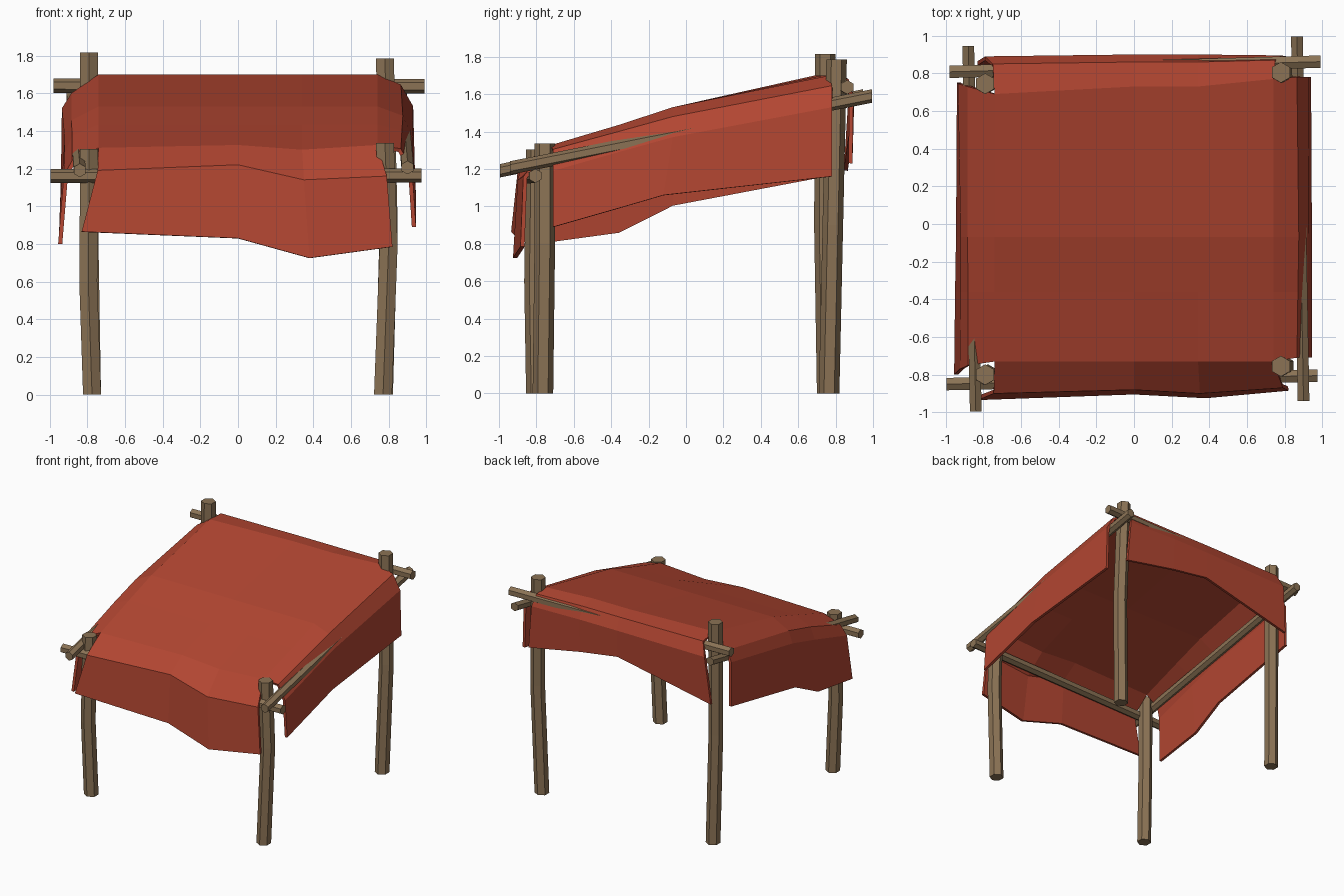
import bpy, bmesh, math
from mathutils import Vector

if "Cube" in bpy.data.objects:
    bpy.data.objects.remove(bpy.data.objects["Cube"])

def material(name, rgb):
    m = bpy.data.materials.new(name)
    m.diffuse_color = (*rgb, 1)
    m.use_nodes = True
    m.node_tree.nodes["Principled BSDF"].inputs["Base Color"].default_value = m.diffuse_color
    return m

WOOD = material("weathered_wood", (0.258, 0.171, 0.091))
CLOTH = material("red_cloth", (0.445, 0.061, 0.031))

def finish(bm, name, mat):
    me = bpy.data.meshes.new(name)
    bm.to_mesh(me)
    bm.free()
    ob = bpy.data.objects.new(name, me)
    me.materials.append(mat)
    bpy.context.collection.objects.link(ob)
    return ob

def pole(name, path, r, side, up):
    """Six-sided log swept along a path; side/up span its cross-section."""
    bm = bmesh.new()
    side, up = Vector(side), Vector(up)
    rings = []
    for p in path:
        rings.append([bm.verts.new(Vector(p) + r * (math.cos(a) * side + math.sin(a) * up))
                      for a in (math.pi / 6 + k * math.pi / 3 for k in range(6))])
    for a, b in zip(rings, rings[1:]):
        for k in range(6):
            bm.faces.new((a[k], a[k - 1], b[k - 1], b[k]))
    bm.faces.new(rings[0])
    bm.faces.new(rings[-1])
    bmesh.ops.recalc_face_normals(bm, faces=bm.faces)
    return finish(bm, name, WOOD)

# Slightly crooked corner posts
X, Y, Z = (1, 0, 0), (0, 1, 0), (0, 0, 1)
posts = {
    "front_left_post": [(-.775, -.80, 0), (-.795, -.81, .6), (-.79, -.80, 1.305)],
    "front_right_post": [(.77, -.765, 0), (.80, -.755, .8), (.78, -.755, 1.335)],
    "back_left_post": [(-.775, .755, 0), (-.79, .74, .9), (-.79, .745, 1.815)],
    "back_right_post": [(.775, .765, 0), (.80, .785, .9), (.78, .805, 1.785)],
}
for name, path in posts.items():
    pole(name, path, .055, X, Y)

# Cross beams lashed outside the posts
pole("front_beam", [(-.995, -.85, 1.16), (.975, -.805, 1.163)], .038, Y, Z)
pole("back_beam", [(-.98, .808, 1.64), (.99, .862, 1.637)], .038, Y, Z)
pole("left_beam", [(-.84, -.995, 1.19), (-.88, .945, 1.59)], .036, X, Z)
pole("right_beam", [(.90, -.94, 1.205), (.865, .995, 1.59)], .036, X, Z)

# Cloth: sloping roof grid with a hanging flap on each of the four sides
xs = (-.74, 0, .34, .74)
ys = (-.73, -.36, -.07, .73)
zs = (1.325, 1.435, 1.53, 1.70)
roof = [[Vector((x, y, z)) for x in xs] for y, z in zip(ys, zs)]
roof[0][0].z = 1.31
roof[0][2].z = 1.30
roof[3][0].y = .69
roof[3][3].y = .77

front = [[(-.745, -.90, 1.19), (0, -.88, 1.22), (.35, -.90, 1.14), (.79, -.87, 1.16)],
         [(-.83, -.935, .865), (0, -.905, .83), (.38, -.925, .725), (.82, -.885, .785)]]
back = [[(-.75, .85, 1.685), (0, .86, 1.685), (.34, .86, 1.685), (.75, .87, 1.68)],
        [(-.79, .89, 1.58), (0, .90, 1.59), (.34, .90, 1.59), (.78, .895, 1.58)],
        [(-.83, .865, 1.19), (0, .89, 1.37), (.34, .89, 1.32), (.81, .89, 1.23)]]
left = [[(-.88, -.75, 1.245), (-.88, -.36, 1.375), (-.885, -.07, 1.455), (-.885, .73, 1.60)],
        [(-.925, -.77, 1.16), (-.92, -.36, 1.28), (-.92, -.07, 1.36), (-.935, .745, 1.52)],
        [(-.955, -.80, .80), (-.95, -.36, .86), (-.945, -.07, 1.005), (-.94, .75, 1.16)]]
right = [[(.865, -.71, 1.305), (.87, -.36, 1.40), (.875, -.07, 1.48), (.865, .78, 1.645)],
         [(.925, -.71, 1.19), (.925, -.36, 1.29), (.925, -.07, 1.37), (.93, .78, 1.53)],
         [(.945, -.71, .89), (.945, -.36, .99), (.945, -.12, 1.06), (.94, .78, 1.16)]]

bm = bmesh.new()

def sheet(rows):
    grid = [[bm.verts.new(p) for p in row] for row in rows]
    for a, b in zip(grid, grid[1:]):
        for i in range(len(a) - 1):
            bm.faces.new((a[i], a[i + 1], b[i + 1], b[i]))

sheet(roof)
sheet([roof[0]] + front)
sheet([roof[3]] + back)
sheet([[r[0] for r in roof]] + left)
sheet([[r[3] for r in roof]] + right)
bmesh.ops.remove_doubles(bm, verts=bm.verts, dist=.0005)
bmesh.ops.recalc_face_normals(bm, faces=bm.faces)
bm.normal_update()
if sum(f.normal.z for f in bm.faces) < 0:
    bmesh.ops.reverse_faces(bm, faces=bm.faces)
canopy = finish(bm, "cloth_canopy", CLOTH)
mod = canopy.modifiers.new("thickness", 'SOLIDIFY')
mod.thickness = .022
mod.offset = -1
